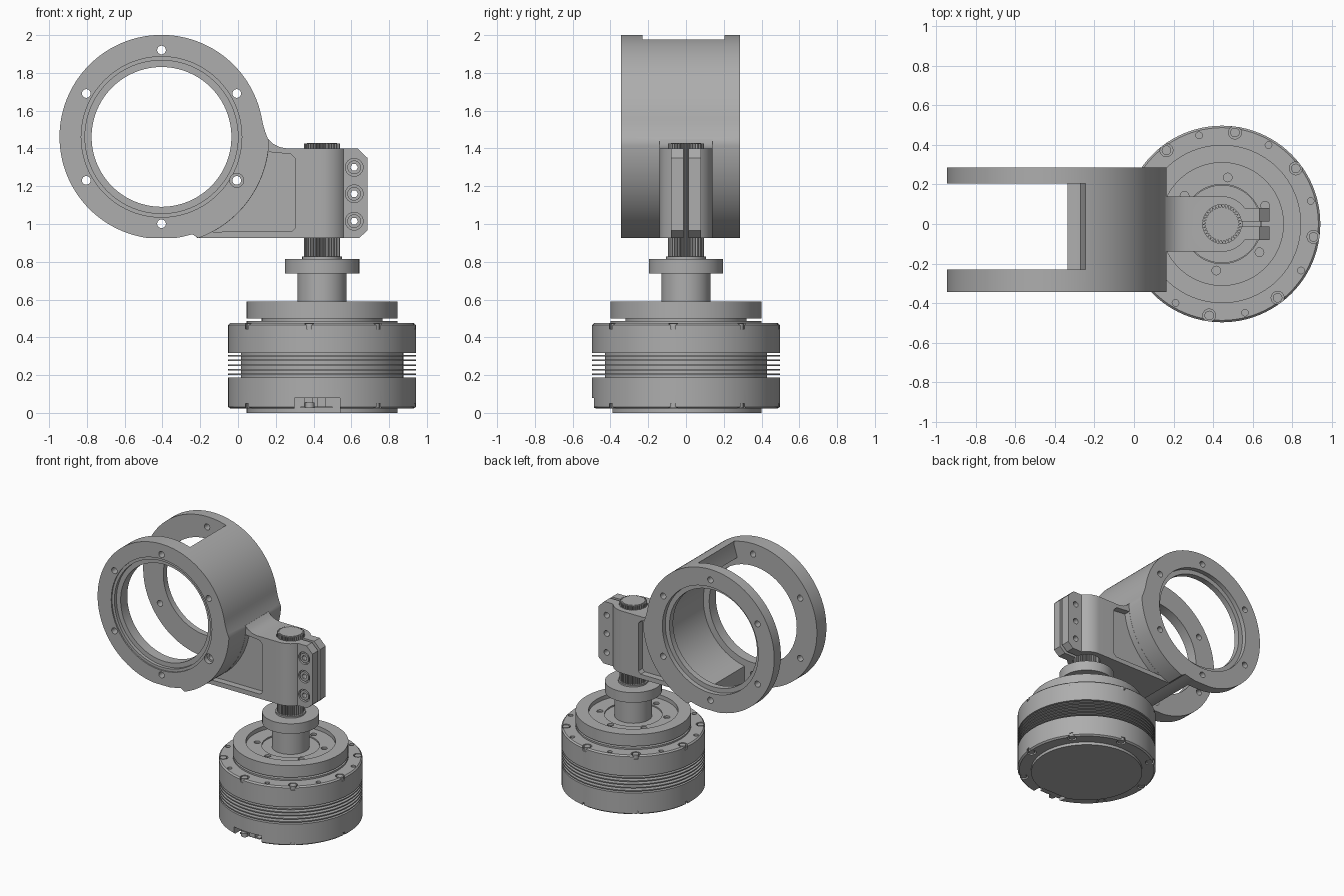
import bpy, bmesh
from math import sin, cos, pi, radians

old = bpy.data.objects.get("Cube")
if old:
    bpy.data.objects.remove(old, do_unlink=True)

metal = bpy.data.materials.new("plain_grey")
metal.use_nodes = True
GREY = (0.42, 0.42, 0.42, 1)
metal.diffuse_color = GREY
metal.node_tree.nodes["Principled BSDF"].inputs["Base Color"].default_value = GREY

MX = 0.445                 # motor axis x
RX, RZ = -0.405, 1.461     # ring centre


def finish(name, bm):
    bmesh.ops.recalc_face_normals(bm, faces=bm.faces)
    me = bpy.data.meshes.new(name)
    bm.to_mesh(me)
    bm.free()
    ob = bpy.data.objects.new(name, me)
    bpy.context.collection.objects.link(ob)
    me.materials.append(metal)
    return ob


def prism(name, pts, lo, hi, axis):
    """Extrude a 2D outline along y (points are x,z) or z (points are x,y)."""
    bm = bmesh.new()
    place = (lambda a, b, t: (a, t, b)) if axis == 'y' else (lambda a, b, t: (a, b, t))
    low = [bm.verts.new(place(a, b, lo)) for a, b in pts]
    top = [bm.verts.new(place(a, b, hi)) for a, b in pts]
    bm.faces.new(low)
    bm.faces.new(top)
    n = len(pts)
    for i in range(n):
        j = (i + 1) % n
        bm.faces.new((low[i], low[j], top[j], top[i]))
    return finish(name, bm)


def circle(cx, cy, r, n):
    return [(cx + r * cos(2 * pi * i / n), cy + r * sin(2 * pi * i / n)) for i in range(n)]


def rod(name, cx, cy, r, lo, hi, axis, n=24):
    return prism(name, circle(cx, cy, r, n), lo, hi, axis)


def rect(x0, x1, z0, z1):
    return [(x0, z0), (x1, z0), (x1, z1), (x0, z1)]


def lathe(name, profile, n=96):
    """Spin a radius/height profile, which starts and ends on the motor axis."""
    bm = bmesh.new()
    rings = []
    for r, z in profile:
        if r == 0:
            rings.append([bm.verts.new((MX, 0, z))] * n)
        else:
            rings.append([bm.verts.new((x, y, z)) for x, y in circle(MX, 0, r, n)])
    for a, b in zip(rings, rings[1:]):
        for i in range(n):
            j = (i + 1) % n
            bm.faces.new(list(dict.fromkeys((a[i], a[j], b[j], b[i]))))
    return finish(name, bm)


def combine(ob, others, op):
    for o in others:
        m = ob.modifiers.new("cut", 'BOOLEAN')
        m.solver = 'EXACT'
        m.operation = op
        m.object = o
        bpy.context.view_layer.objects.active = ob
        bpy.ops.object.modifier_apply(modifier=m.name)
        bpy.data.objects.remove(o, do_unlink=True)


def join(name, obs):
    bpy.ops.object.select_all(action='DESELECT')
    for o in obs:
        o.select_set(True)
    bpy.context.view_layer.objects.active = obs[0]
    bpy.ops.object.join()
    obs[0].name = name
    return obs[0]


def polar(deg, r):
    return MX + r * cos(radians(deg)), r * sin(radians(deg))


# Clamp housing: ring outline, thickened towards the arm
outline = []
for i in range(144):
    a = i * 2.5 - 180
    r = 0.54
    if -70 <= a <= -2.5:
        r = 0.57
    elif -2.5 < a < 10:
        r = 0.54 + 0.03 * ((10 - a) / 12.5) ** 2
    outline.append((RX + r * cos(radians(a)), max(0.925, RZ + r * sin(radians(a)))))
housing = prism("ring_housing", outline, -0.345, 0.285, 'y')

# Arm, clamp barrel and chamfered ears
arm = prism("arm", [(-0.22, 0.925), (MX, 0.925), (MX, 1.4), (0.26, 1.4), (0.22, 1.407),
                    (0.185, 1.425), (0.16, 1.45), (0.1, 1.45)], -0.14, 0.14, 'y')
barrel = rod("barrel", MX, 0, 0.14, 0.925, 1.4, 'z', 64)
ears = prism("ears", [(0.5, 0.925), (0.64, 0.925), (0.685, 0.965), (0.685, 1.35),
                      (0.635, 1.4), (0.5, 1.4)], -0.08, 0.08, 'y')
combine(housing, [arm, barrel, ears], 'UNION')

# Bores, counterbores, side window, clamp slit
cuts = [rod("c", RX, RZ, r, a, b, 'y', 96) for r, a, b in
        ((0.37, -0.5, 0.5), (0.42, -0.23, 0.205), (0.405, -0.5, -0.31),
         (0.425, -0.5, -0.335), (0.405, 0.25, 0.5))]
cuts.append(prism("c", [(-1.2, 0.8), (-0.335, 0.8), (-0.335, 1.3), (-0.29, 1.8),
                        (-0.245, 1.95), (-0.245, 2.2), (-1.2, 2.2)], -0.23, 0.205, 'y'))
cuts.append(rod("c", MX, 0, 0.098, 0.8, 1.6, 'z', 64))
cuts.append(prism("c", rect(MX, 0.8, 0.8, 1.6), -0.012, 0.012, 'y'))

# Six flange holes, one counterbored
for a in range(30, 390, 60):
    cuts.append(rod("c", RX + 0.46 * cos(radians(a)), RZ + 0.46 * sin(radians(a)),
                    0.023, -0.5, 0.5, 'y'))
cuts.append(rod("c", RX + 0.46 * cos(radians(30)), RZ - 0.23, 0.037, -0.5, -0.31, 'y'))

# Arm pockets, bounded by the thick ring arc
pocket = [(RX + 0.571 * cos(radians(a)), RZ + 0.571 * sin(radians(a)))
          for a in range(-62, -7, 3)]
pocket += [(0.28, 1.37), (0.305, 1.345), (0.305, 0.98), (0.285, 0.96), (-0.06, 0.96)]
for s in (-1, 1):
    lo, hi = sorted((s * 0.09, s * 0.3))
    # keep the thick ring itself uncut: the pocket stays outside its arc
    cuts.append(prism("c", pocket, lo, hi, 'y'))
SCREW_Z = (1.015, 1.16, 1.3)
for z in SCREW_Z:
    cuts.append(rod("c", 0.615, z, 0.047, -0.2, -0.06, 'y'))
    cuts.append(rod("c", 0.615, z, 0.022, -0.2, 0.2, 'y'))
combine(housing, cuts, 'DIFFERENCE')

# Clamp screws with open sockets
screws = []
for z in SCREW_Z:
    s = rod("screw", 0.615, z, 0.036, -0.078, -0.058, 'y')
    combine(s, [rod("c", 0.615, z, 0.02, -0.2, 0.2, 'y', 6)], 'DIFFERENCE')
    screws.append(s)
join("clamp_screws", screws)

# Motor body with cooling fins, top ring and output flange
body = [(0, 0), (0.4, 0), (0.4, 0.022), (0.485, 0.022), (0.497, 0.032), (0.497, 0.188), (0.43, 0.188)]
for i in range(5):
    z = 0.2 + i * 0.0245
    body += [(0.43, z), (0.497, z), (0.497, z + 0.008), (0.43, z + 0.008)]
body += [(0.43, 0.318), (0.497, 0.318), (0.497, 0.465), (0.487, 0.475), (0.4, 0.475),
         (0.4, 0.487), (0.32, 0.487), (0.32, 0.5), (0.4, 0.5), (0.4, 0.59), (0.31, 0.59),
         (0.31, 0.56), (0.2, 0.56), (0.2, 0.55), (0.13, 0.55), (0.13, 0.738), (0.197, 0.738),
         (0.197, 0.815), (0.105, 0.815), (0.105, 0.827), (0, 0.827)]
motor = lathe("motor_body", body)

# Bolt notches and pin holes around both rims, connector recess in front
notches, bolts = [], []
for i in range(8):
    a = 37 + i * 45
    x, y = polar(a, 0.467)
    px, py = polar(a + 22.5, 0.463)
    notches += [rod("c", x, y, 0.033, 0.445, 0.496, 'z', 16),
                rod("c", x, y, 0.033, -0.1, 0.05, 'z', 16),
                rod("c", px, py, 0.017, 0.44, 0.496, 'z', 12)]
    for lo, hi in ((0.44, 0.474), (0.026, 0.055)):
        bolts.append(rod("bolt", x, y, 0.024, lo, hi, 'z', 16))
for i in range(6):
    x, y = polar(23 + i * 60, 0.237)
    notches.append(rod("c", x, y, 0.022, 0.545, 0.6, 'z', 16))
notches.append(prism("c", rect(0.3, 0.54, -0.1, 0.08), -0.6, -0.38, 'y'))
combine(motor, notches, 'DIFFERENCE')
join("rim_bolts", bolts)

# Connector block inside the recess
connectors = [prism("plug", rect(x, x + 0.045, 0.032, 0.078), -0.46, -0.37, 'y')
              for x in (0.35, 0.42)]
connectors.append(prism("plug_base", rect(0.33, 0.5, 0.025, 0.034), -0.45, -0.37, 'y'))
join("connector", connectors)

# Splined output shaft and its cap
teeth = []
for i in range(144):
    r = 0.096 if i % 4 in (0, 1) else 0.083
    teeth.append(polar(i * 2.5, r))
prism("splined_shaft", teeth, 0.82, 1.425, 'z')
rod("shaft_core", MX, 0, 0.08, 0.82, 1.428, 'z', 48)

# Smooth curved walls, keep machined edges crisp
bpy.ops.object.select_all(action='DESELECT')
for ob in bpy.context.scene.objects:
    if ob.type == 'MESH':
        ob.select_set(True)
        bpy.context.view_layer.objects.active = ob
bpy.ops.object.shade_smooth_by_angle(angle=radians(28))
